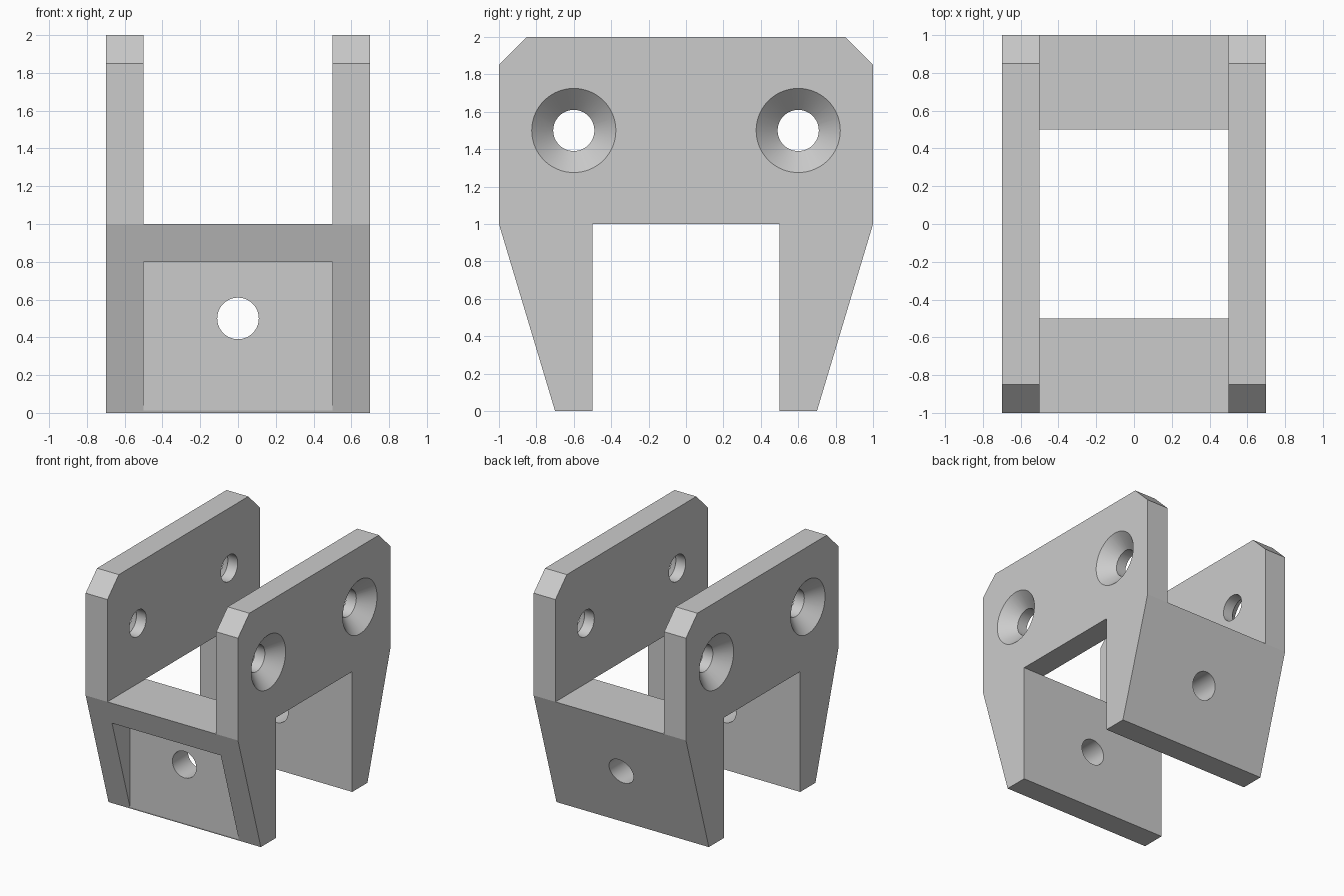
import bpy, bmesh, math
from mathutils import Matrix, Vector

cube = bpy.data.objects.get("Cube")
if cube:
    bpy.data.objects.remove(cube, do_unlink=True)

GREY = (0.6, 0.6, 0.6, 1)
mat = bpy.data.materials.new("plain grey")
mat.use_nodes = True
mat.diffuse_color = GREY
mat.node_tree.nodes["Principled BSDF"].inputs["Base Color"].default_value = GREY


def finish(name, bm):
    bmesh.ops.recalc_face_normals(bm, faces=bm.faces)
    me = bpy.data.meshes.new(name)
    bm.to_mesh(me)
    bm.free()
    me.materials.append(mat)
    ob = bpy.data.objects.new(name, me)
    bpy.context.scene.collection.objects.link(ob)
    return ob


def prism(name, profile, half_width):
    """Extrude a side (y, z) profile along x, centred on x = 0."""
    bm = bmesh.new()
    face = bm.faces.new([bm.verts.new((-half_width, y, z)) for y, z in profile])
    out = bmesh.ops.extrude_face_region(bm, geom=[face])
    moved = [v for v in out["geom"] if isinstance(v, bmesh.types.BMVert)]
    bmesh.ops.translate(bm, verts=moved, vec=(2 * half_width, 0, 0))
    return finish(name, bm)


def cone(name, centre, axis, r1, r2, depth):
    """Round cutter along an axis, r1 at its start and r2 at its end."""
    bm = bmesh.new()
    turn = Vector((0, 0, 1)).rotation_difference(Vector(axis)).to_matrix().to_4x4()
    bmesh.ops.create_cone(bm, cap_ends=True, segments=64, radius1=r1, radius2=r2,
                          depth=depth, matrix=Matrix.Translation(centre) @ turn)
    return finish(name, bm)


def cut(body, cutter):
    cutter.hide_render = True
    cutter.hide_set(True)
    mod = body.modifiers.new(cutter.name, 'BOOLEAN')
    mod.operation = 'DIFFERENCE'
    mod.solver = 'EXACT'
    mod.object = cutter


# Bracket body: chamfered side outline with tapered legs
half = [(0.5, 1), (0.5, 0), (0.7, 0), (1, 1), (1, 1.85), (0.85, 2)]
bracket = prism("bracket", half + [(-y, z) for y, z in reversed(half)], 0.7)

# Channel between the two upper plates
cut(bracket, prism("channel_cutter", [(-1.5, 1), (1.5, 1), (1.5, 2.5), (-1.5, 2.5)], 0.5))

# Pocket in the front leg
cut(bracket, prism("pocket_cutter", [(-1.5, -0.3), (-0.704, -0.3), (-0.704, 0.8), (-1.5, 0.8)], 0.5))

# Bolt hole through both legs
cut(bracket, cone("leg_hole_cutter", (0, 0, 0.5), (0, 1, 0), 0.11, 0.11, 3))

# Countersunk holes through both upper plates
R, SINK, EXTRA = 0.11, 0.11, 0.05
slope = (0.225 - R) / SINK
for y in (-0.6, 0.6):
    cut(bracket, cone("plate_hole_cutter", (0, y, 1.5), (1, 0, 0), R, R, 3))
    for side in (-1, 1):
        mid = side * (0.7 - SINK / 2 + EXTRA / 2)
        cut(bracket, cone("countersink_cutter", (mid, y, 1.5), (side, 0, 0),
                          R, 0.225 + slope * EXTRA, SINK + EXTRA))

# Apply the cuts so the bracket is one clean mesh
bpy.context.view_layer.update()
graph = bpy.context.evaluated_depsgraph_get()
solid = bpy.data.meshes.new_from_object(bracket.evaluated_get(graph))
bracket.modifiers.clear()
bracket.data = solid
for ob in [o for o in bpy.data.objects if o.name.split(".")[0].endswith("_cutter")]:
    bpy.data.objects.remove(ob, do_unlink=True)

# Smooth hole walls, sharp plate edges
bpy.ops.object.select_all(action='DESELECT')
bracket.select_set(True)
bpy.context.view_layer.objects.active = bracket
bpy.ops.object.shade_smooth_by_angle(angle=math.radians(15))
